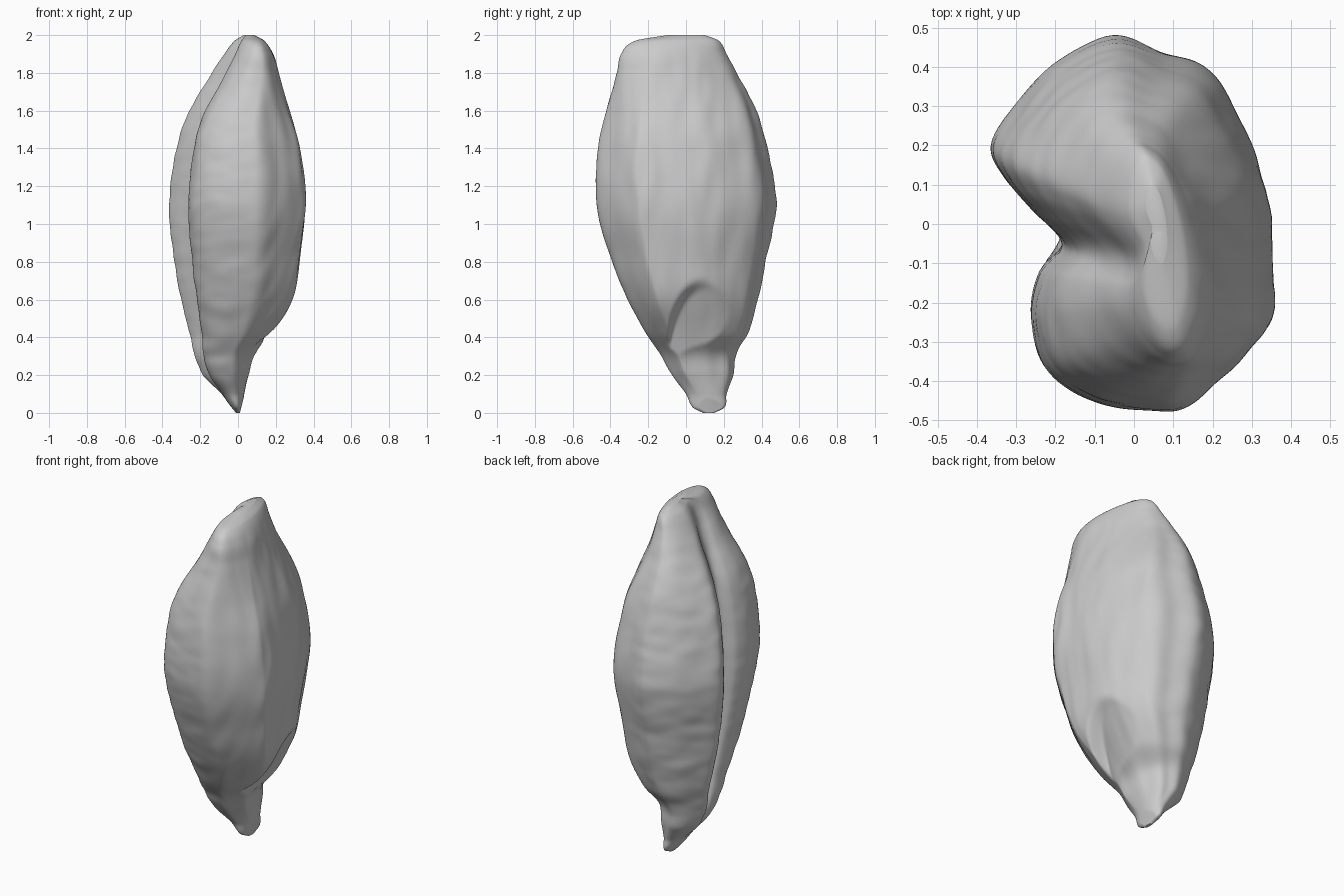
import bpy
import math
from mathutils import Vector, noise

cube = bpy.data.objects.get("Cube")
if cube:
    bpy.data.objects.remove(cube, do_unlink=True)

SIDES, RINGS = 160, 170

# Silhouette of the kernel by height: z, x min, x max, y min, y max
PROFILE = [
    (0, -.01, .01, .09, .15), (.03, -.035, .022, .035, .205),
    (.1, -.09, .035, 0, .215), (.2, -.185, .06, -.075, .25),
    (.31, -.23, .09, -.135, .265), (.42, -.255, .185, -.21, .325),
    (.6, -.3, .285, -.31, .38), (.8, -.335, .325, -.39, .42),
    (1.1, -.365, .357, -.475, .475), (1.4, -.325, .327, -.465, .43),
    (1.6, -.26, .275, -.425, .37), (1.8, -.14, .215, -.37, .27),
    (1.9, -.075, .185, -.345, .215), (1.97, -.02, .14, -.27, .175),
    (2, .03, .085, -.1, .1),
]
# Widest cross-section, with two cheeks and a crease on the -x side
SECTION = [
    (.36, -.1), (.345, .08), (.29, .23), (.2, .39), (.08, .44), (-.05, .48),
    (-.2, .41), (-.31, .29), (-.363, .2), (-.33, .12), (-.26, .04),
    (-.18, -.05), (-.24, -.13), (-.26, -.24), (-.22, -.37), (-.1, -.45),
    (.05, -.475), (.14, -.465), (.24, -.38), (.34, -.28), (.36, -.22),
]


def smooth_step(a, b, t):
    t = min(max((t - a) / (b - a), 0), 1)
    return t * t * (3 - 2 * t)


def extents(z):
    """Smoothly interpolated silhouette at height z."""
    last = len(PROFILE) - 1
    i = max(k for k in range(last) if PROFILE[k][0] <= z or k == 0)
    a, b = PROFILE[i], PROFILE[i + 1]
    before, after = PROFILE[max(i - 1, 0)], PROFILE[min(i + 2, last)]
    h = b[0] - a[0]
    t = (z - a[0]) / h
    result = []
    for c in range(1, len(a)):
        m0 = (b[c] - before[c]) / (b[0] - before[0]) * h
        m1 = (after[c] - a[c]) / (after[0] - a[0]) * h
        s = smooth_step(0, 1, t)
        result.append(a[c] + (b[c] - a[c]) * s
                      + m0 * t * (1 - t) ** 2 - m1 * t * t * (1 - t))
    return result


def section_point(f):
    """Closed spline through the cross-section, scaled to a unit box."""
    n = len(SECTION)
    i = int(f * n)
    t = f * n - i
    p = [Vector(SECTION[(i + k) % n]) for k in (-1, 0, 1, 2)]
    q = p[1] + t / 2 * (p[2] - p[0] + t * (
        2 * p[0] - 5 * p[1] + 4 * p[2] - p[3]
        + t * (3 * (p[1] - p[2]) + p[3] - p[0])))
    return Vector((q.x / .363, q.y / .478))


def top_point(q):
    """Slanted oval, front edge turned to +x, with a soft crease."""
    d = q.normalized()
    u = d.x * math.cos(.5) - d.y * math.sin(.5)
    if d.x < 0:
        u += .45 * math.exp(-((d.y + .08) / .3) ** 2)
    return Vector((u, d.y))


def kernel_point(f, z):
    x0, x1, y0, y1 = extents(z)
    q = section_point(f)
    # The cheeks fade into a rounded tip below and a slanted crest above
    q = q.normalized().lerp(q, smooth_step(.05, .22, z))
    q = q.lerp(top_point(q), .75 * smooth_step(1.45, 1.95, z))
    x = (x0 + x1) / 2 + (x1 - x0) / 2 * q.x
    y = (y0 + y1) / 2 + (y1 - y0) / 2 * q.y
    # Sunken germ under an arched step
    d = math.hypot((y - .1) / .2, (z - .28) / .41)
    germ = .01 + .25 * z + .2 * z * z - (y - .1) ** 2
    inside = smooth_step(1.08, .9, d) * smooth_step(.2, .6, q.x)
    x += (min(x, germ) - x) * inside
    # Gentle wrinkles: lengthwise on the back, crosswise on the cheeks
    back = smooth_step(-.2, .6, q.x)
    across = noise.noise(Vector((x * 8, y * 8, z * 15)))
    along = noise.noise(Vector((x * 6, y * 14, z * 4 + 7)))
    size = .005 * smooth_step(0, .3, z) * smooth_step(2, 1.85, z)
    bump = size * (across * (1 - back) + 1.6 * along * back)
    return x + q.x * bump, y + q.y * bump, z


# Kernel skin: stacked rings, closer together at both ends
verts, faces = [], []
for r in range(RINGS + 1):
    z = 1 - math.cos(math.pi * r / RINGS)
    verts += [kernel_point(s / SIDES, z) for s in range(SIDES)]
for r in range(RINGS):
    for s in range(SIDES):
        n = (s + 1) % SIDES
        a, b = r * SIDES, (r + 1) * SIDES
        faces.append((a + s, a + n, b + n, b + s))
faces.append(tuple(reversed(range(SIDES))))
faces.append(tuple(range(RINGS * SIDES, (RINGS + 1) * SIDES)))

mesh = bpy.data.meshes.new("grain_kernel")
mesh.from_pydata(verts, [], faces)
kernel = bpy.data.objects.new("grain_kernel", mesh)
bpy.context.collection.objects.link(kernel)

# Plain grey husk
husk = bpy.data.materials.new("husk_grey")
husk.use_nodes = True
colour = (.6, .6, .6, 1)
husk.diffuse_color = colour
husk.node_tree.nodes["Principled BSDF"].inputs["Base Color"].default_value = colour
mesh.materials.append(husk)

bpy.context.view_layer.objects.active = kernel
kernel.select_set(True)
bpy.ops.object.shade_smooth_by_angle(angle=math.radians(80))
